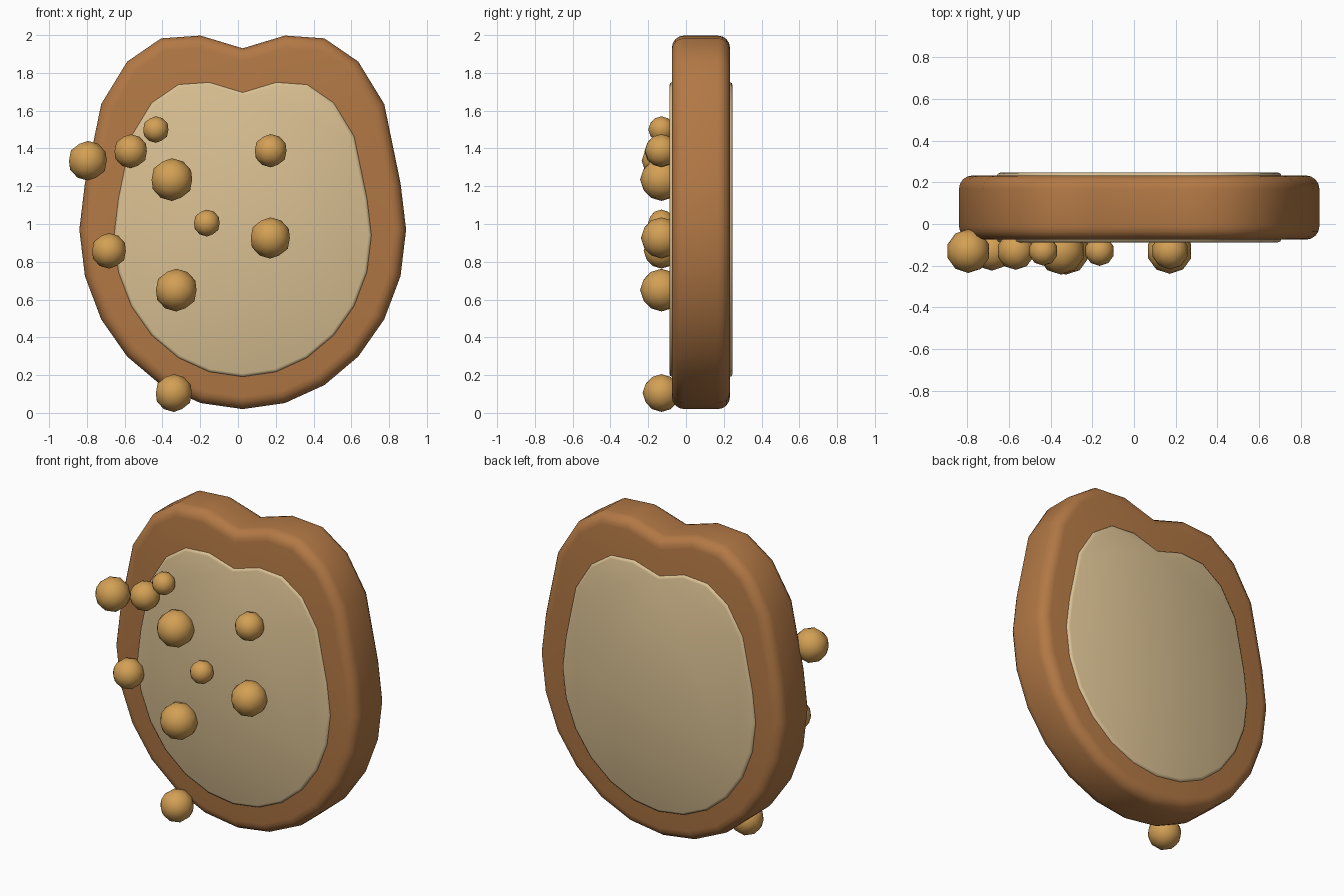
import bpy, bmesh
from math import sin, cos, radians

if "Cube" in bpy.data.objects:
    bpy.data.objects.remove(bpy.data.objects["Cube"])


def material(name, rgb):
    m = bpy.data.materials.new(name)
    m.diffuse_color = (*rgb, 1)
    m.use_nodes = True
    m.node_tree.nodes["Principled BSDF"].inputs["Base Color"].default_value = m.diffuse_color
    return m


crust_mat = material("crust_brown", (0.45, 0.19, 0.06))
crumb_mat = material("crumb_cream", (0.70, 0.53, 0.29))
nut_mat = material("topping_gold", (0.65, 0.35, 0.09))

# Extra height added to a 24-sided oval near the top: makes two lobes and a notch
LIFT = {0: 0.01, 15: 0.11, 30: 0.19, 45: 0.218, 60: 0.19}


def outline(scale, cz):
    pts = []
    for i in range(24):
        a = i * 15
        lift = LIFT.get(min(a, 360 - a), 0)
        pts.append((0.025 + scale * 0.865 * sin(radians(a)),
                    cz + scale * (0.95 * cos(radians(a)) + lift)))
    return pts


def smooth(ob, angle):
    bpy.ops.object.select_all(action='DESELECT')
    ob.select_set(True)
    bpy.context.view_layer.objects.active = ob
    bpy.ops.object.shade_smooth_by_angle(angle=radians(angle))


def slab(name, pts, y0, y1, bevel, segments, mat):
    bm = bmesh.new()
    face = bm.faces.new([bm.verts.new((x, y0, z)) for x, z in pts])
    new = bmesh.ops.extrude_face_region(bm, geom=[face])["geom"]
    for v in new:
        if isinstance(v, bmesh.types.BMVert):
            v.co.y = y1
    bmesh.ops.recalc_face_normals(bm, faces=bm.faces)
    rims = [e for e in bm.edges if abs(e.verts[0].co.y - e.verts[1].co.y) < 1e-5]
    bmesh.ops.bevel(bm, geom=rims, offset=bevel, segments=segments,
                    profile=0.5, affect='EDGES')
    me = bpy.data.meshes.new(name)
    bm.to_mesh(me)
    bm.free()
    me.materials.append(mat)
    ob = bpy.data.objects.new(name, me)
    bpy.context.collection.objects.link(ob)
    smooth(ob, 60)
    return ob


# Bread slice: rounded crust with a slightly raised crumb on both faces
slab("crust", outline(1.0, 0.97), -0.075, 0.233, 0.065, 4, crust_mat)
slab("crumb", outline(0.79, 0.94), -0.088, 0.247, 0.018, 2, crumb_mat)

# Round toppings on the front: x, z, radius
TOPPINGS = [
    (-0.795, 1.335, 0.105), (-0.568, 1.385, 0.090), (-0.435, 1.50, 0.070),
    (-0.350, 1.235, 0.113), (-0.165, 1.005, 0.071), (0.173, 1.388, 0.088),
    (0.171, 0.926, 0.109), (-0.683, 0.858, 0.094), (-0.327, 0.650, 0.113),
    (-0.340, 0.105, 0.100),
]
for i, (x, z, r) in enumerate(TOPPINGS):
    bpy.ops.mesh.primitive_ico_sphere_add(subdivisions=2, radius=r,
                                          location=(x, -0.13, z))
    ob = bpy.context.object
    ob.name = f"topping_{i + 1}"
    ob.data.materials.append(nut_mat)
    smooth(ob, 60)
